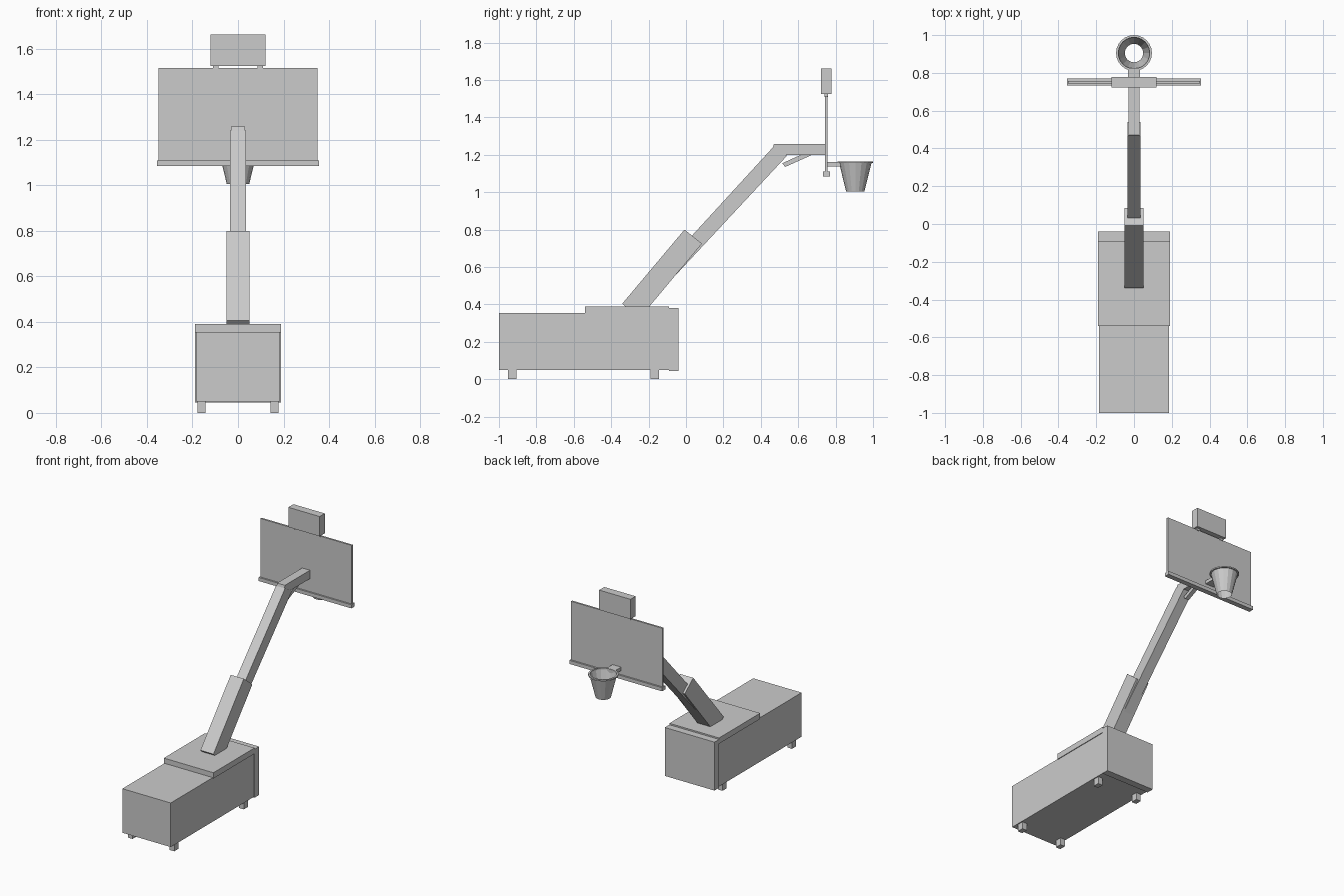
import bpy, bmesh, math

cube = bpy.data.objects.get("Cube")
if cube:
    bpy.data.objects.remove(cube, do_unlink=True)

GREY = (0.6, 0.6, 0.6, 1)
mat = bpy.data.materials.new("plain grey")
mat.use_nodes = True
mat.diffuse_color = GREY
mat.node_tree.nodes["Principled BSDF"].inputs["Base Color"].default_value = GREY


def finish(name, bm):
    bmesh.ops.recalc_face_normals(bm, faces=bm.faces)
    mesh = bpy.data.meshes.new(name)
    bm.to_mesh(mesh)
    bm.free()
    mesh.materials.append(mat)
    obj = bpy.data.objects.new(name, mesh)
    bpy.context.collection.objects.link(obj)
    return obj


def prism(name, half, profile, x=0):
    """Side profile in (y, z), extruded across x."""
    bm = bmesh.new()
    face = bm.faces.new([bm.verts.new((x - half, y, z)) for y, z in profile])
    ext = bmesh.ops.extrude_face_region(bm, geom=[face])
    verts = [v for v in ext["geom"] if isinstance(v, bmesh.types.BMVert)]
    bmesh.ops.translate(bm, verts=verts, vec=(2 * half, 0, 0))
    return finish(name, bm)


def box(name, half, y0, y1, z0, z1, x=0):
    return prism(name, half, [(y0, z0), (y1, z0), (y1, z1), (y0, z1)], x)


def lathe(name, profile, y, closed=False, steps=24):
    """Radius and height profile turned about a vertical axis."""
    bm = bmesh.new()
    rings = [[bm.verts.new((r * math.cos(math.tau * i / steps),
                            y + r * math.sin(math.tau * i / steps), z))
              for i in range(steps)] for r, z in profile]
    pairs = list(zip(rings, rings[1:]))
    if closed:
        pairs.append((rings[-1], rings[0]))
    for a, b in pairs:
        for i in range(steps):
            j = (i + 1) % steps
            bm.faces.new((a[i], a[j], b[j], b[i]))
    return finish(name, bm)


# Weighted base with its cover, end pad and feet
box("base", 0.185, -1, -0.09, 0.05, 0.355)
box("base_cover", 0.19, -0.54, -0.09, 0.35, 0.39)
box("base_pad", 0.19, -0.09, -0.04, 0.045, 0.38)
for side, x in (("right", -0.16), ("left", 0.16)):
    for end, y in (("front", -0.928), ("back", -0.168)):
        box(f"{end}_{side}_foot", 0.018, y - 0.023, y + 0.023, 0, 0.055, x)

# Telescoping arm
prism("lower_arm", 0.05, [(-0.34, 0.405), (-0.325, 0.39), (-0.195, 0.39),
                          (0.085, 0.725), (-0.008, 0.8)])
prism("upper_arm", 0.035, [(-0.08, 0.53), (0.54, 1.195), (0.465, 1.24),
                           (-0.14, 0.58)])
prism("head_beam", 0.03, [(0.465, 1.24), (0.505, 1.2), (0.746, 1.2),
                          (0.746, 1.258), (0.47, 1.258)])
prism("brace", 0.015, [(0.515, 1.155), (0.53, 1.135), (0.675, 1.2), (0.615, 1.2)])

# Backboard with bottom padding and display box
box("backboard", 0.35, 0.744, 0.757, 1.1, 1.515)
box("backboard_padding", 0.355, 0.733, 0.769, 1.085, 1.11)
box("display_box", 0.12, 0.722, 0.778, 1.525, 1.662)
for side, x in (("right", -0.097), ("left", 0.097)):
    box(f"{side}_display_mount", 0.012, 0.74, 0.76, 1.51, 1.53, x)

# Hoop
box("rim_bracket", 0.033, 0.755, 0.825, 1.138, 1.162)
lathe("rim", [(0.095, 1.155), (0.095, 1.164), (0.083, 1.164), (0.083, 1.155)],
      0.905, closed=True)
lathe("net", [(0.087, 1.158), (0.049, 1.005)], 0.905, steps=16)
